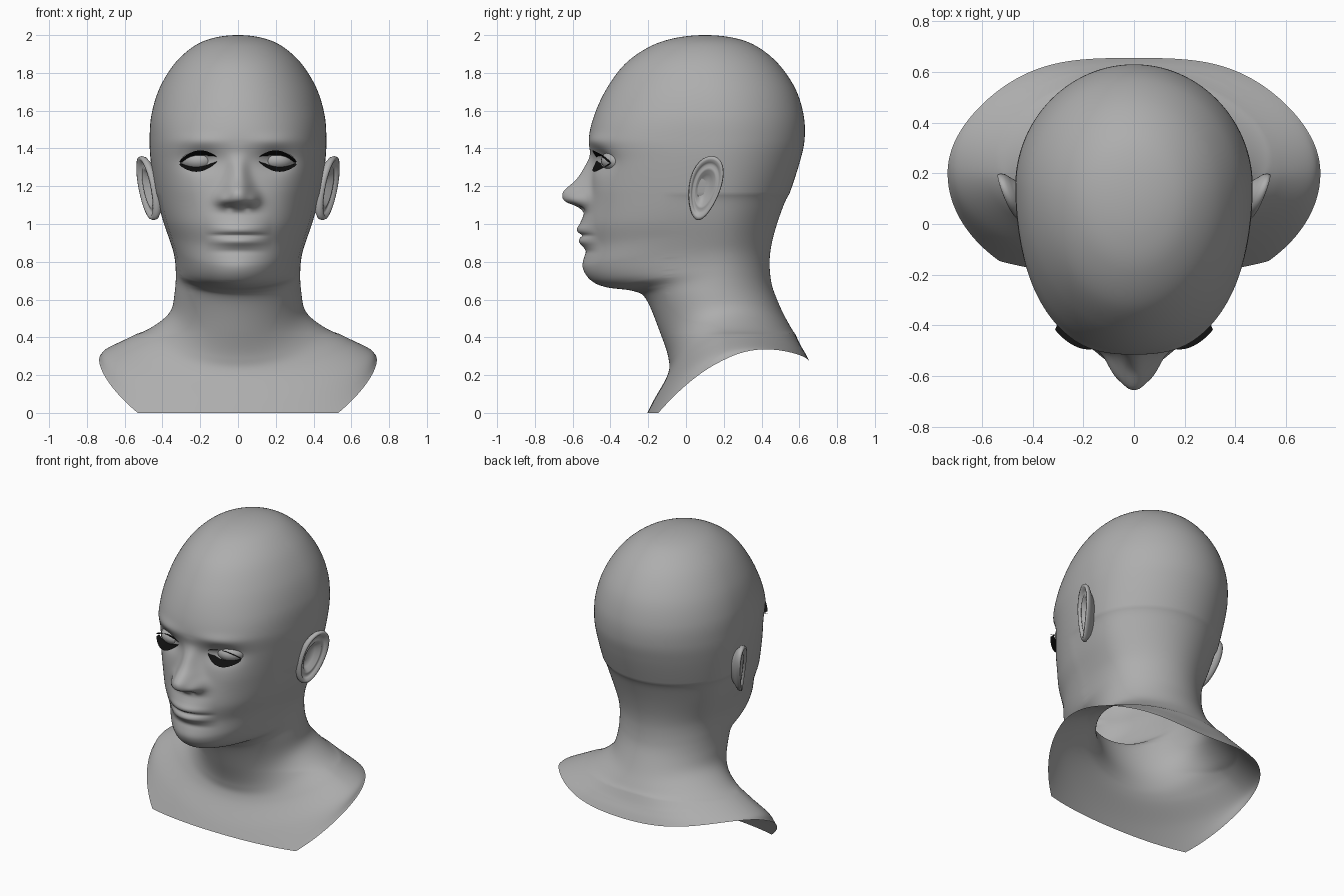
import bpy, bmesh
from math import sin, cos, pi, exp

if "Cube" in bpy.data.objects:
    bpy.data.objects.remove(bpy.data.objects["Cube"])

SEG, STEP = 160, 14
GREY, BLACK = (.42, .42, .42, 1), (.005, .005, .005, 1)


def finish(name, bm, color=GREY):
    bmesh.ops.remove_doubles(bm, verts=bm.verts, dist=0.0004)
    bmesh.ops.recalc_face_normals(bm, faces=bm.faces)
    for f in bm.faces:
        f.smooth = True
    me = bpy.data.meshes.new(name)
    bm.to_mesh(me)
    bm.free()
    ob = bpy.data.objects.new(name, me)
    bpy.context.collection.objects.link(ob)
    key = "black" if color == BLACK else "grey"
    mat = bpy.data.materials.get(key) or bpy.data.materials.new(key)
    mat.diffuse_color = color
    mat.use_nodes = True
    mat.node_tree.nodes["Principled BSDF"].inputs["Base Color"].default_value = mat.diffuse_color
    me.materials.append(mat)
    return ob


def skin(bm, rings, closed=True):
    rows = [[bm.verts.new(p) for p in r] for r in rings]
    n = len(rows[0])
    for a, b in zip(rows, rows[1:]):
        for i in range(n if closed else n - 1):
            j = (i + 1) % n
            bm.faces.new((a[i], a[j], b[j], b[i]))


def catmull(p0, p1, p2, p3, t):
    return [0.5 * (2*b + (c - a)*t + (2*a - 5*b + 4*c - d)*t*t + (3*b - a - 3*c + d)*t**3)
            for a, b, c, d in zip(p0, p1, p2, p3)]


def curve(pts, z):
    # smooth value through (z, value) points, z descending; zero outside
    if z >= pts[0][0] or z <= pts[-1][0]:
        return 0.0
    i = next(k for k in range(len(pts) - 1) if pts[k + 1][0] <= z)
    (z1, v1), (z2, v2) = pts[i], pts[i + 1]
    z0, v0 = pts[max(i - 1, 0)]
    z3, v3 = pts[min(i + 2, len(pts) - 1)]
    h, t = z2 - z1, (z - z1) / (z2 - z1)
    m1, m2 = (v2 - v0) / (z2 - z0) * h, (v3 - v1) / (z3 - z1) * h
    return ((2*t**3 - 3*t*t + 1)*v1 + (t**3 - 2*t*t + t)*m1
            + (3*t*t - 2*t**3)*v2 + (t**3 - t*t)*m2)


def bump(x, z, cx, cz, sx, sz):
    return exp(-((x - cx) / sx)**2 - ((z - cz) / sz)**2)


# Skull rings: z, front y, half width, back y
skull = [(2.0, .10, 0, .10), (1.985, -.055, .13, .255), (1.94, -.19, .235, .375),
         (1.85, -.32, .335, .487), (1.72, -.418, .415, .577), (1.58, -.484, .458, .622),
         (1.45, -.514, .468, .628), (1.33, -.497, .462, .603), (1.16, -.517, .438, .548)]
# Tilted jaw, neck and shoulder rings: front z, y / side z, y, half width / back z, y
lower = [(1.0, -.54, 1.03, .15, .408, 1.02, .496), (.88, -.527, .93, .15, .373, .91, .464),
         (.77, -.537, .86, .15, .349, .83, .451), (.70, -.50, .80, .15, .338, .77, .45),
         (.665, -.42, .75, .15, .335, .72, .454), (.645, -.28, .70, .15, .335, .67, .463),
         (.60, -.21, .63, .15, .342, .61, .485), (.42, -.135, .535, .17, .362, .52, .525),
         (.29, -.093, .455, .19, .455, .44, .568), (.20, -.098, .39, .20, .58, .365, .603),
         (.04, -.185, .325, .20, .70, .31, .635), (-.20, -.30, .28, .20, .735, .27, .655)]
rows = [(z, yf, z, .1 + .05 * min(1, (2 - z) / .5), w, z, yb) for z, yf, w, yb in skull] + lower
b = rows[1]
rows = [(b[0], b[6], b[2], b[3], -b[4], b[5], b[1])] + rows
rows.append([2*p - q for p, q in zip(rows[-1], rows[-2])])

# Face relief: nose profile, nose width, lip profile
nose = [(1.43, 0), (1.37, .008), (1.30, .04), (1.235, .075), (1.18, .128), (1.155, .137),
        (1.12, .118), (1.09, .045), (1.06, .008), (1.03, 0)]
nose_w = [(1.6, .055), (1.40, .055), (1.30, .05), (1.2, .07), (1.13, .09), (1.0, .085)]
lips = [(1.06, 0), (1.0, .023), (.975, .038), (.955, .034), (.94, .014), (.925, .03),
        (.905, .038), (.88, .018), (.855, 0), (.83, 0)]


def relief(x, z):
    x = abs(x)
    d = 0.0
    n = curve(nose, z)
    if n:
        d += n * exp(-(x / curve(nose_w, z))**2.4)
    d += .022 * bump(x, z, .085, 1.13, .03, .035)
    d -= .015 * bump(x, z, .045, 1.085, .02, .012)
    d += curve(lips, z) * max(0, 1 - (x / .18)**2)**1.4
    d -= .042 * bump(x, z, .2, 1.335, .09, .055)
    d += .01 * bump(x, z, .2, 1.44, .12, .035)
    d += .008 * bump(x, z, .26, 1.17, .1, .09)
    d += .01 * bump(x, z, 0, .78, .12, .06)
    return d


# Head, neck and shoulders in one skin
rings = []
for i in range(1, len(rows) - 2):
    for s in range(STEP + (i == len(rows) - 3)):
        zf, yf, zs, ys, w, zb, yb = catmull(*rows[i - 1:i + 3], s / STEP)
        k = .2 * exp(-((zf - 1.36) / .26)**2) + .07 * exp(-((zf - .97) / .2)**2)
        flat = .4 * min(1, max(0, (.5 - zb) / .15))
        nape = .1 * exp(-((zb - .95) / .3)**2)
        ring = []
        for j in range(SEG):
            ph = 2 * pi * j / SEG
            th = ph - .45 * sin(ph)
            c = cos(th)
            x = w * sin(th)
            z = zs + (zf - zb) / 2 * c + ((zf + zb) / 2 - zs) * c * c
            if c > 0:
                y = ys + (yf - ys) * c * (1 + k * (1 - c * c))
                if .7 < z < 1.7:
                    y -= relief(x, z) * min(1, c * 2)
            else:
                y = ys - (yb - ys) * c * (1 + flat * (1 - c * c) * c**4)
                x *= 1 - nape * c * c
            ring.append((x, y, z))
        rings.append(ring)
bm = bmesh.new()
skin(bm, rings)
# Even out the neck and nape
for _ in range(60):
    soft = [v for v in bm.verts if v.co.y > -.1 and .42 < v.co.z < 1.15 and not v.is_boundary]
    bmesh.ops.smooth_vert(bm, verts=soft, factor=.5, use_axis_x=True, use_axis_y=True,
                          use_axis_z=True)
bmesh.ops.bisect_plane(bm, geom=bm.verts[:] + bm.edges[:] + bm.faces[:], dist=1e-5,
                       plane_co=(0, 0, 0), plane_no=(0, 0, 1), clear_inner=True)
finish("head_and_shoulders", bm)

# Ear section: scale of the outline, offset outward
ear = [(.5, -.085), (.62, -.05), (.85, -.02), (.97, -.006), (1.0, .01), (.97, .024), (.88, .026),
       (.80, .010), (.72, .003), (.64, .010), (.56, .008), (.42, -.018), (.2, -.026), (0, -.026)]
for side, tag in ((-1, "left"), (1, "right")):
    bm = bmesh.new()
    rings = []
    for sc, out in ear:
        ring = []
        for j in range(48):
            a = 2 * pi * j / 48
            u, v = sc * cos(a), sc * sin(a)
            y = .10 + .085 * u * (1 + .22 * v) + .035 * v
            ring.append((side * (.468 + .036 * u + .032 * v + out), y, 1.19 + .17 * v))
        rings.append(ring)
    skin(bm, rings)
    finish(tag + "_ear", bm)

    # Eyeball
    bm = bmesh.new()
    bmesh.ops.create_uvsphere(bm, u_segments=32, v_segments=20, radius=1)
    for v in bm.verts:
        v.co = (side * .203 + v.co.x * .1, -.345 + v.co.y * .105, 1.335 + v.co.z * .065)
    finish(tag + "_eye", bm)

    # Upper and lower lashes
    for s, lid in ((1, "upper"), (-1, "lower")):
        bm = bmesh.new()
        root, tip = [], []
        for i in range(25):
            t = i / 24
            h = sin(pi * t)**.8
            x, z = .108 + .195 * t, 1.343 - .02 * t + s * .03 * h
            y = -.452 + .055 * t * t
            root.append((side * x, y, z))
            tip.append((side * (x + .008 * t), y - .02 - .032 * h, z + s * (.008 + .018 * h)))
        skin(bm, [root, tip], closed=False)
        finish(f"{tag}_{lid}_lashes", bm, BLACK)
